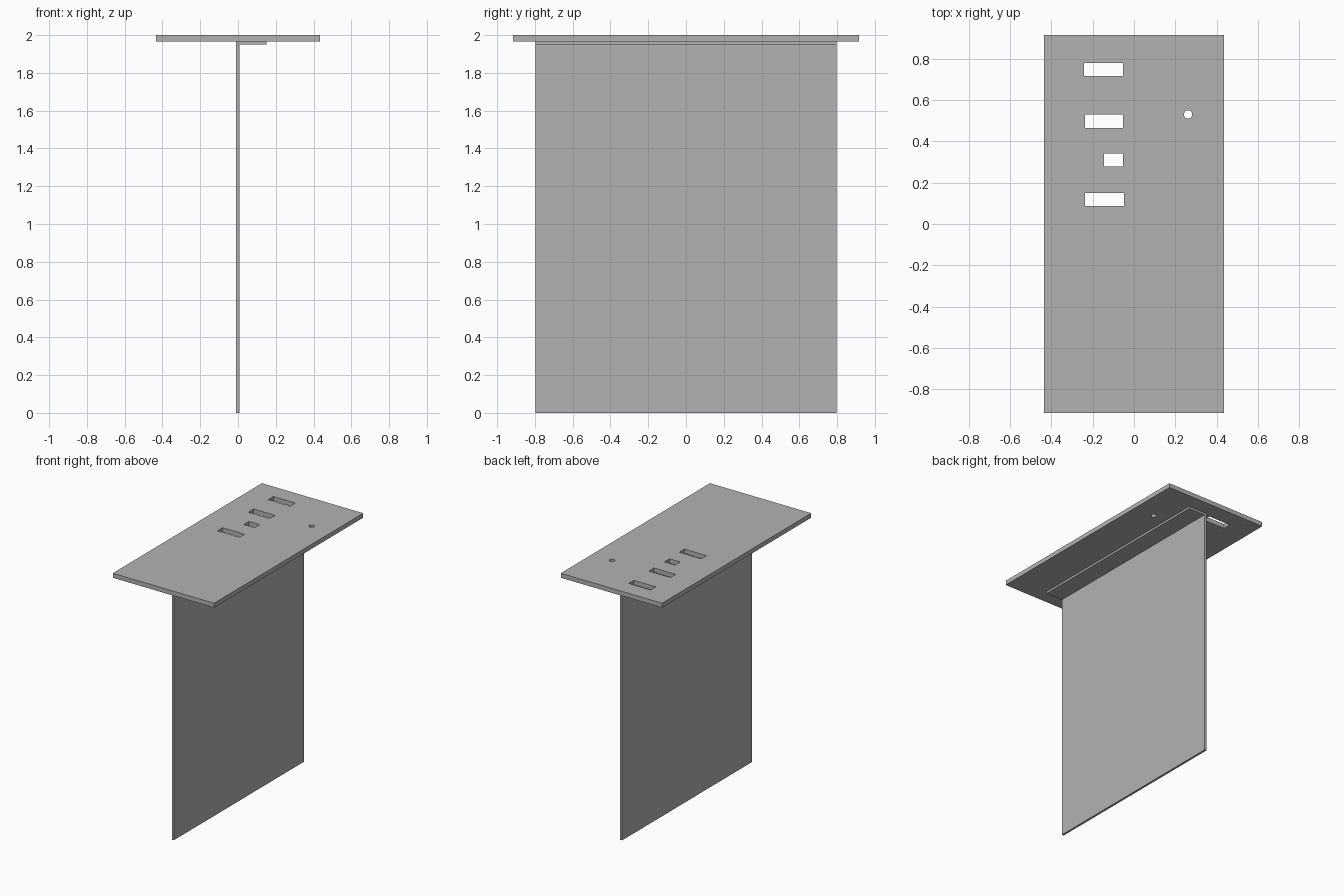
import bpy, bmesh
from mathutils import Matrix, Vector

cube = bpy.data.objects.get("Cube")
if cube:
    bpy.data.objects.remove(cube, do_unlink=True)

grey = bpy.data.materials.new("plain grey")
grey.use_nodes = True
grey.diffuse_color = (0.45, 0.45, 0.45, 1)
grey.node_tree.nodes["Principled BSDF"].inputs["Base Color"].default_value = grey.diffuse_color


def add_box(bm, low, high):
    low, high = Vector(low), Vector(high)
    matrix = Matrix.Translation((low + high) / 2) @ Matrix.Diagonal((*(high - low), 1))
    bmesh.ops.create_cube(bm, size=1, matrix=matrix)


def make_object(name, bm):
    mesh = bpy.data.meshes.new(name)
    bm.to_mesh(mesh)
    bm.free()
    mesh.materials.append(grey)
    obj = bpy.data.objects.new(name, mesh)
    bpy.context.collection.objects.link(obj)
    return obj


def box(name, low, high):
    bm = bmesh.new()
    add_box(bm, low, high)
    return make_object(name, bm)


PLATE_BOTTOM = 1.965

# Upright panel with its folded top flange
box("upright_panel", (-0.01, -0.797, 0), (0.007, 0.797, PLATE_BOTTOM))
box("top_flange", (0.007, -0.797, 1.949), (0.15, 0.797, PLATE_BOTTOM))

# Flat top plate
plate = box("top_plate", (-0.435, -0.915, PLATE_BOTTOM), (0.435, 0.915, 2))

# Cutters: four slots and a round hole
bm = bmesh.new()
for left, right, y in [(-0.242, -0.053, 0.748), (-0.237, -0.053, 0.498),
                       (-0.145, -0.053, 0.31), (-0.237, -0.048, 0.118)]:
    add_box(bm, (left, y - 0.032, 1.9), (right, y + 0.032, 2.1))
bmesh.ops.create_cone(bm, cap_ends=True, segments=32, radius1=0.02, radius2=0.02,
                      depth=0.2, matrix=Matrix.Translation((0.262, 0.531, 2)))
cutter = make_object("plate_cutter", bm)
cutter.hide_render = True

# Cut the openings, then drop the cutter
cut = plate.modifiers.new("openings", "BOOLEAN")
cut.operation = "DIFFERENCE"
cut.solver = "EXACT"
cut.object = cutter
bpy.context.view_layer.update()
result = plate.evaluated_get(bpy.context.evaluated_depsgraph_get())
cut_mesh = bpy.data.meshes.new_from_object(result)
plate.modifiers.clear()
plate.data = cut_mesh
bpy.data.objects.remove(cutter, do_unlink=True)
